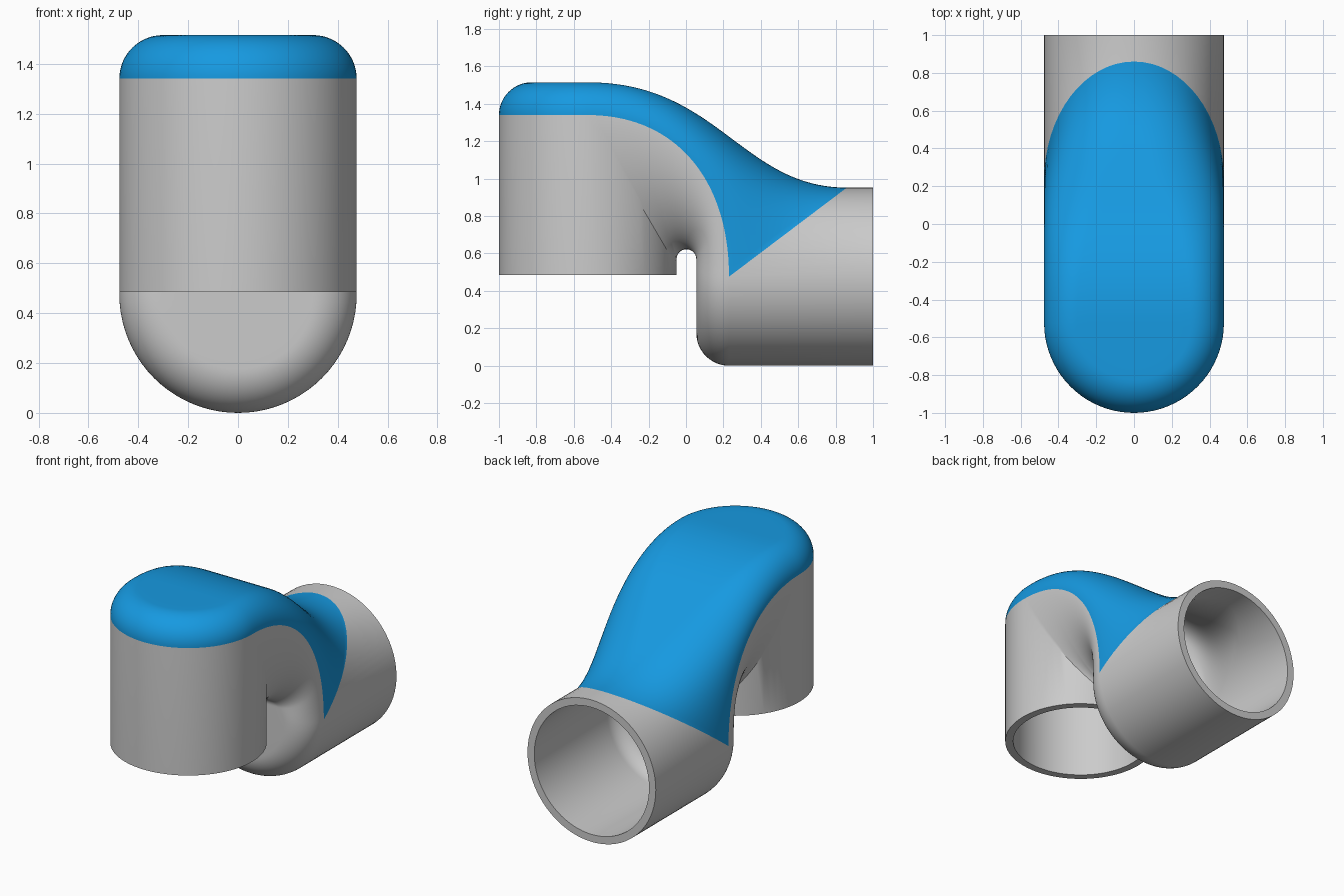
import bpy, bmesh
from math import sin, cos, pi
from mathutils import Vector

if "Cube" in bpy.data.objects:
    bpy.data.objects.remove(bpy.data.objects["Cube"])

R = 0.476                  # outer radius of both tubes
YC, ZC = -0.524, 0.476     # axis of upright tube (y), of level tube (z)
FIL = 0.175                # fillet radius of the closed ends
ARC, FLAT, ST, REV = 16, 5, 40, 20
BOTTOM, BACK = 0.485, 1.0

bm = bmesh.new()


def grid(rows, mat):
    """Skin rows of points, on both sides of x = 0."""
    for s in (1, -1):
        vs = [[bm.verts.new((p[0] * s, p[1], p[2])) for p in r] for r in rows]
        for a, b in zip(vs, vs[1:]):
            for j in range(len(a) - 1):
                q = (a[j], a[j + 1], b[j + 1], b[j])
                f = bm.faces.new(q if s > 0 else q[::-1])
                f.material_index = mat


def bezier(p, t):
    u = 1 - t
    k = (u**3, 3 * u * u * t, 3 * u * t * t, t**3)
    return Vector((sum(c * q[0] for c, q in zip(k, p)),
                   sum(c * q[1] for c, q in zip(k, p))))


def section(m, o, w):
    """Half section from side point m to centre point o, corner width w."""
    pts = []
    for j in range(ARC + 1):
        a = pi / 2 * j / ARC
        c = m.lerp(o, sin(a))
        pts.append((R - w * (1 - cos(a)), c.x, c.y))
    for j in range(1, FLAT + 1):
        pts.append(((R - w) * (1 - j / FLAT), o.x, o.y))
    return pts


def width(t):
    return FIL + (R - FIL) * t * t * (3 - 2 * t)


def side(t):
    return bezier([(YC, 1.34), (-0.06, 1.34), (0.23, 1.0), (0.23, ZC)], t)


def outer(t):
    return bezier([(YC, 1.515), (0.17, 1.515), (0.3, 2 * ZC), (0.86, 2 * ZC)], t)


def inner(t):
    """Path up the closed end, round the top of the slot, onto the upright tube."""
    r, top = 0.0525, 0.57
    if t < 0.2:
        return Vector((0.055, ZC + (top - ZC) * t / 0.2))
    a = pi * min(1, (t - 0.2) / 0.6)
    drop = max(0, t - 0.8) / 0.2 * 0.04
    return Vector((0.0025 + r * cos(a), top + r * sin(a) - drop))


ts = [i / ST for i in range(ST + 1)]
angles = [pi / 2 * i / REV for i in range(REV + 1)]

# blue sloping top and grey throat above the slot
top_rows = [section(side(t), outer(t), width(t)) for t in ts]
throat_rows = [section(side(1 - t), inner(t), width(t)) for t in ts]
grid(top_rows, 1)
grid(throat_rows, 0)

# upright tube: rounded blue cap, front wall, back wall
def spin_up(p, a):
    return (p[0] * cos(a), YC - p[0] * sin(a), p[2])

grid([[spin_up(p, a) for p in top_rows[0]] for a in angles], 1)
grid([[spin_up((R, YC, z), a) for z in (1.34, BOTTOM)] for a in angles], 0)
grid([throat_rows[-1], [(x, y, BOTTOM) for x, y, z in throat_rows[-1]]], 0)

# level tube: rounded closed end, lower wall, upper wall
def spin_level(p, a):
    return (p[0] * cos(a), p[1], ZC - p[0] * sin(a))

grid([[spin_level(p, a) for p in throat_rows[0]] for a in angles], 0)
grid([[spin_level((R, y, ZC), a) for y in (0.23, BACK)] for a in angles], 0)
grid([top_rows[-1], [(x, BACK, z) for x, y, z in top_rows[-1]]], 0)

# join the patches, normals outward
bmesh.ops.remove_doubles(bm, verts=bm.verts[:], dist=0.0002)
bmesh.ops.dissolve_degenerate(bm, edges=bm.edges[:], dist=0.0001)
bmesh.ops.recalc_face_normals(bm, faces=bm.faces[:])
highest = max(bm.faces, key=lambda f: f.calc_center_median().z)
if highest.normal.z < 0:
    bmesh.ops.reverse_faces(bm, faces=bm.faces[:])

mesh = bpy.data.meshes.new("pipe_bend")
bm.to_mesh(mesh)
bm.free()
grey = bpy.data.materials.new("plain_grey")
blue = bpy.data.materials.new("blue")
blue.diffuse_color = (0.008, 0.32, 0.75, 1)
blue.use_nodes = True
blue.node_tree.nodes["Principled BSDF"].inputs["Base Color"].default_value = blue.diffuse_color
mesh.materials.append(grey)
mesh.materials.append(blue)
pipe = bpy.data.objects.new("pipe_bend", mesh)
bpy.context.collection.objects.link(pipe)
bpy.context.view_layer.objects.active = pipe
pipe.select_set(True)

# hollow wall, grey inside
wall = pipe.modifiers.new("wall", 'SOLIDIFY')
wall.thickness = 0.05
wall.offset = -1
wall.material_offset = -1
bpy.ops.object.modifier_apply(modifier="wall")
bpy.ops.object.shade_smooth_by_angle(angle=0.6)
